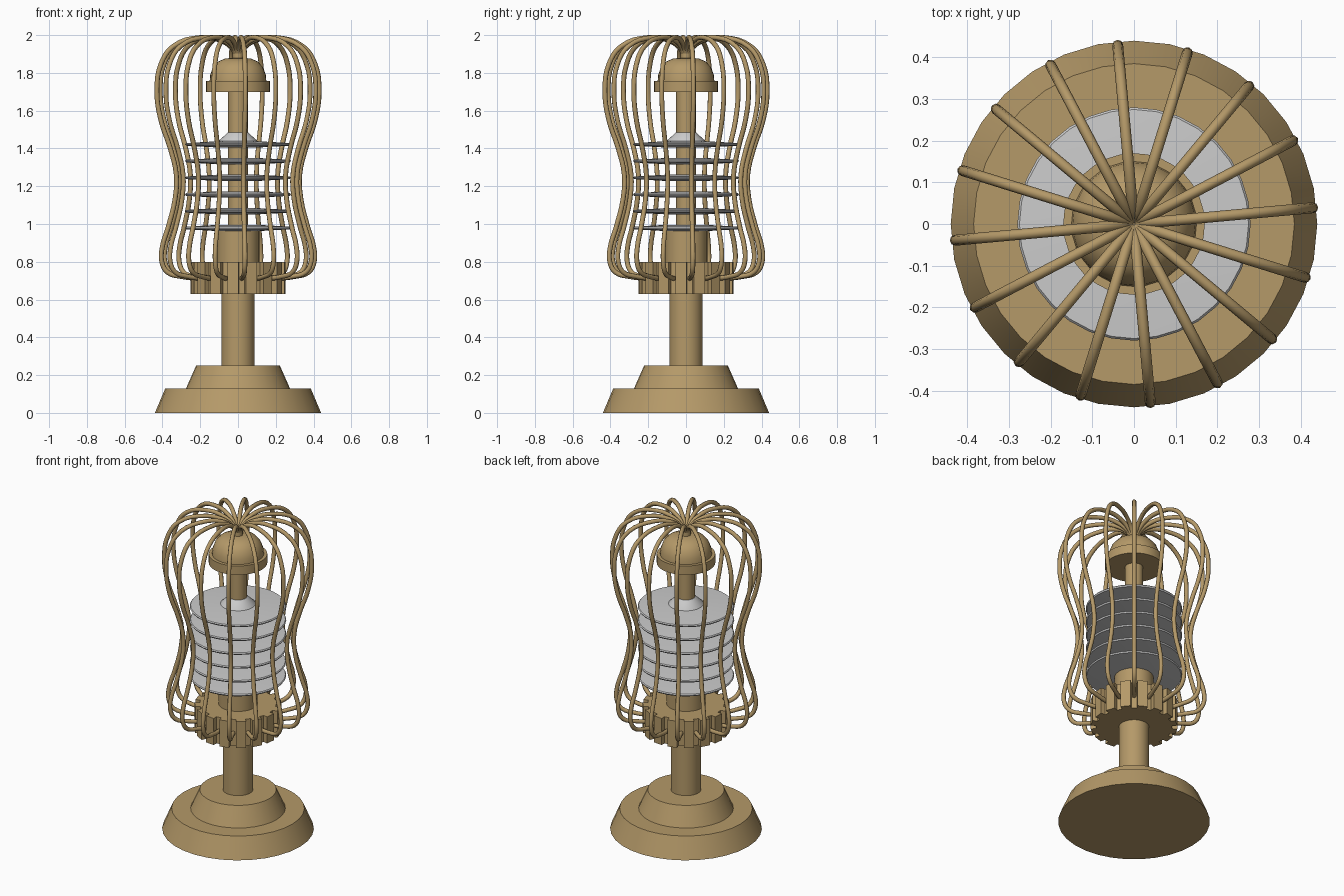
import bpy, bmesh
from math import cos, sin, pi, radians

if "Cube" in bpy.data.objects:
    bpy.data.objects.remove(bpy.data.objects["Cube"])

brass = bpy.data.materials.new("brass")
brass.diffuse_color = (0.46, 0.32, 0.14, 1)
brass.use_nodes = True
brass.node_tree.nodes["Principled BSDF"].inputs["Base Color"].default_value = brass.diffuse_color
WIRES = 16
OFFSET = radians(5.2)


def finish(obj, mat, angle=35):
    if mat:
        obj.data.materials.append(mat)
    bpy.ops.object.select_all(action='DESELECT')
    obj.select_set(True)
    bpy.context.view_layer.objects.active = obj
    bpy.ops.object.shade_smooth_by_angle(angle=radians(angle))


def mesh_object(name, bm, mat, angle=35):
    bmesh.ops.recalc_face_normals(bm, faces=bm.faces)
    me = bpy.data.meshes.new(name)
    bm.to_mesh(me)
    bm.free()
    obj = bpy.data.objects.new(name, me)
    bpy.context.collection.objects.link(obj)
    finish(obj, mat, angle)
    return obj


def lathe(name, profile, mat=None, sides=32):
    """Closed solid of revolution from (radius, z) points, bottom to top."""
    bm = bmesh.new()
    rings = [[bm.verts.new((r * cos(2 * pi * i / sides), r * sin(2 * pi * i / sides), z))
              for i in range(sides)] for r, z in profile]
    for a, b in zip(rings, rings[1:]):
        for i in range(sides):
            j = (i + 1) % sides
            bm.faces.new((a[i], a[j], b[j], b[i]))
    bm.faces.new(rings[0][::-1])
    bm.faces.new(rings[-1])
    return mesh_object(name, bm, mat)


# Stepped foot and lower column
lathe("base", [(0.44, 0), (0.385, 0.13), (0.275, 0.13), (0.222, 0.25)], brass)
lathe("column", [(0.088, 0.24), (0.088, 0.64)], brass)

# Notched collar that holds the wires
bm = bmesh.new()
outline = []
for k in range(WIRES):
    a = OFFSET + 2 * pi * k / WIRES
    for r, deg in ((0.222, -4), (0.222, 4), (0.252, 4.5), (0.252, 18)):
        outline.append((r * cos(a + radians(deg)), r * sin(a + radians(deg))))
low = [bm.verts.new((x, y, 0.63)) for x, y in outline]
high = [bm.verts.new((x, y, 0.80)) for x, y in outline]
for i in range(len(low)):
    j = (i + 1) % len(low)
    bm.faces.new((low[i], low[j], high[j], high[i]))
bm.faces.new(low[::-1])
bm.faces.new(high)
mesh_object("collar", bm, brass, 10)

# Burner sleeve and central stem
lathe("sleeve", [(0.113, 0.79), (0.113, 0.97)], brass)
lathe("stem", [(0.052, 0.96), (0.052, 1.71)], brass)

# Stack of thin grey fins, topped by a small cone
for k in range(6):
    z = 0.98 + 0.0885 * k
    lathe(f"fin_{k + 1}", [(0.10, z - 0.018), (0.275, z - 0.008), (0.28, z),
                           (0.275, z + 0.006), (0.10, z + 0.016)])
lathe("fin_cone", [(0.105, 1.43), (0.10, 1.442), (0.053, 1.485)])

# Domed cap
lathe("cap", [(0.17, 1.70), (0.17, 1.757), (0.15, 1.757), (0.147, 1.79), (0.132, 1.83),
              (0.105, 1.86), (0.07, 1.875), (0.03, 1.88)], brass)
lathe("cap_button", [(0.028, 1.87), (0.028, 1.91)], brass, 16)

# Cage of bent wires
path = [(0.012, 1.90), (0.035, 1.935), (0.10, 1.975), (0.20, 1.987), (0.345, 1.94),
        (0.41, 1.845), (0.431, 1.70), (0.41, 1.55), (0.36, 1.40), (0.328, 1.26),
        (0.335, 1.13), (0.372, 0.98), (0.402, 0.88), (0.405, 0.80), (0.375, 0.745),
        (0.30, 0.722), (0.20, 0.71)]
curve = bpy.data.curves.new("wire_cage", 'CURVE')
curve.dimensions = '3D'
curve.bevel_depth = 0.013
curve.bevel_resolution = 2
curve.resolution_u = 4
curve.use_fill_caps = True
for k in range(WIRES):
    a = OFFSET + 2 * pi * k / WIRES
    spline = curve.splines.new('BEZIER')
    spline.bezier_points.add(len(path) - 1)
    for p, (r, z) in zip(spline.bezier_points, path):
        p.co = (r * cos(a), r * sin(a), z)
        p.handle_left_type = p.handle_right_type = 'AUTO'
cage = bpy.data.objects.new("wire_cage", curve)
bpy.context.collection.objects.link(cage)
bpy.ops.object.select_all(action='DESELECT')
cage.select_set(True)
bpy.context.view_layer.objects.active = cage
bpy.ops.object.convert(target='MESH')
finish(bpy.context.view_layer.objects.active, brass, 50)
